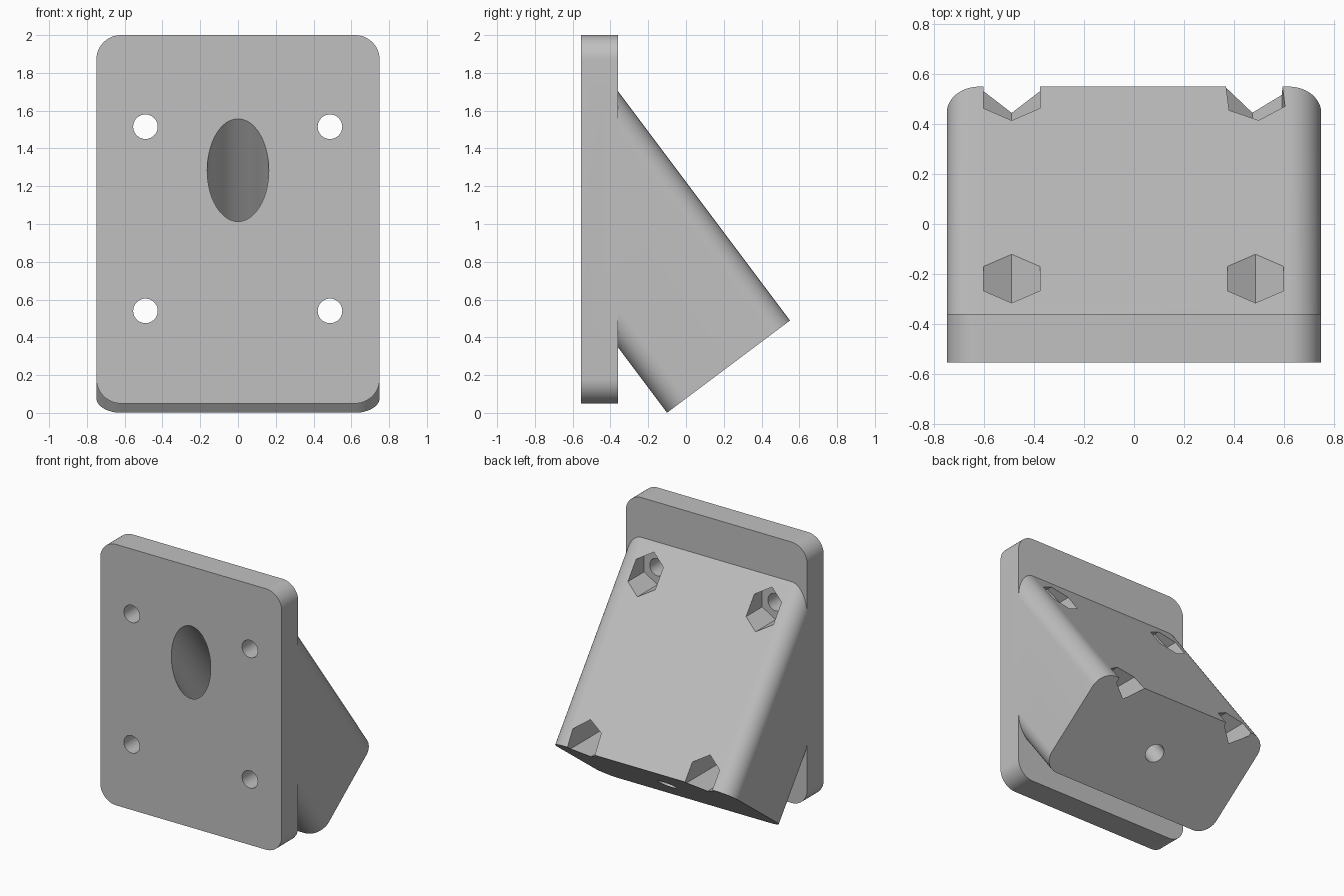
import bpy, bmesh
from math import pi, sin, cos, radians
from mathutils import Vector, Matrix

cube = bpy.data.objects.get("Cube")
if cube:
    bpy.data.objects.remove(cube, do_unlink=True)

grey = bpy.data.materials.new("light_grey")
grey.use_nodes = True
colour = (0.53, 0.53, 0.53, 1)
grey.diffuse_color = colour
grey.node_tree.nodes["Principled BSDF"].inputs["Base Color"].default_value = colour

HALF_WIDTH = 0.75
CORNER = 0.13
FRONT, PLATE_BACK = -0.555, -0.36
AXIS = Vector((0, 0.6, -0.8))       # direction the block slopes
END = Vector((0, 0.225, 0.245))     # centre of the block's end face


def rounded_rect(half_w, half_h, r, steps=12):
    pts = []
    for quarter, (sx, sy) in enumerate([(1, 1), (-1, 1), (-1, -1), (1, -1)]):
        for i in range(steps + 1):
            a = (quarter + i / steps) * pi / 2
            pts.append((sx * (half_w - r) + r * cos(a), sy * (half_h - r) + r * sin(a)))
    return pts


def polygon(r, sides, turn=0.0):
    return [(r * sin(turn + 2 * pi * i / sides), r * cos(turn + 2 * pi * i / sides))
            for i in range(sides)]


def prism(name, outline, start, direction, length):
    """Extrude an outline from start along a direction lying in the yz plane."""
    across = Vector((1, 0, 0))
    up = across.cross(direction)
    if up.z < 0:
        up = -up
    bm = bmesh.new()
    base = bm.faces.new([bm.verts.new(start + across * x + up * y) for x, y in outline])
    grown = bmesh.ops.extrude_face_region(bm, geom=[base])["geom"]
    bmesh.ops.translate(bm, vec=direction * length,
                        verts=[v for v in grown if isinstance(v, bmesh.types.BMVert)])
    bmesh.ops.recalc_face_normals(bm, faces=bm.faces)
    mesh = bpy.data.meshes.new(name)
    bm.to_mesh(mesh)
    bm.free()
    mesh.materials.append(grey)
    obj = bpy.data.objects.new(name, mesh)
    bpy.context.collection.objects.link(obj)
    return obj


def combine(target, tool, operation):
    mod = target.modifiers.new(operation.title(), 'BOOLEAN')
    mod.operation, mod.solver, mod.object = operation, 'EXACT', tool
    bpy.context.view_layer.objects.active = target
    bpy.ops.object.modifier_apply(modifier=mod.name)
    bpy.data.objects.remove(tool, do_unlink=True)


BACKWARD = Vector((0, 1, 0))

# Upright mounting plate
bracket = prism("angled_bracket", rounded_rect(HALF_WIDTH, 0.975, CORNER),
                Vector((0, FRONT, 1.025)), BACKWARD, PLATE_BACK - FRONT)

# Sloping block, trimmed inside the plate
block = prism("angled_block", rounded_rect(HALF_WIDTH, 0.407, CORNER),
              END - AXIS * 2, AXIS, 2)
bm = bmesh.new()
bm.from_mesh(block.data)
cut = bmesh.ops.bisect_plane(bm, geom=bm.verts[:] + bm.edges[:] + bm.faces[:],
                             plane_co=(0, -0.45, 0), plane_no=(0, -1, 0), clear_outer=True)
rim = [e for e in cut["geom_cut"] if isinstance(e, bmesh.types.BMEdge)]
bmesh.ops.contextual_create(bm, geom=rim)
bmesh.ops.recalc_face_normals(bm, faces=bm.faces)
bm.to_mesh(block.data)
bm.free()
combine(bracket, block, 'UNION')

# Wide bore from the front, narrowing to a bolt hole at the end face
combine(bracket, prism("wide_bore", polygon(0.163, 64), END - AXIS * 2, AXIS, 1.8), 'DIFFERENCE')
combine(bracket, prism("end_hole", polygon(0.07, 40), END - AXIS * 0.4, AXIS, 0.6), 'DIFFERENCE')

# Four screw holes with hexagonal nut pockets behind them
for x in (-0.49, 0.487):
    for z in (0.54, 1.515):
        turn = radians(5.5) if x > 0 and z < 1 else 0
        hole = prism("screw_hole", polygon(0.065, 40), Vector((x, FRONT - 0.1, z)), BACKWARD, 0.5)
        combine(bracket, hole, 'DIFFERENCE')
        pocket = prism("nut_pocket", polygon(0.13, 6, turn),
                       Vector((x, PLATE_BACK, z)), BACKWARD, 1.2)
        combine(bracket, pocket, 'DIFFERENCE')

bpy.ops.object.select_all(action='DESELECT')
bracket.select_set(True)
bpy.context.view_layer.objects.active = bracket
bpy.ops.object.shade_smooth_by_angle(angle=radians(30))
